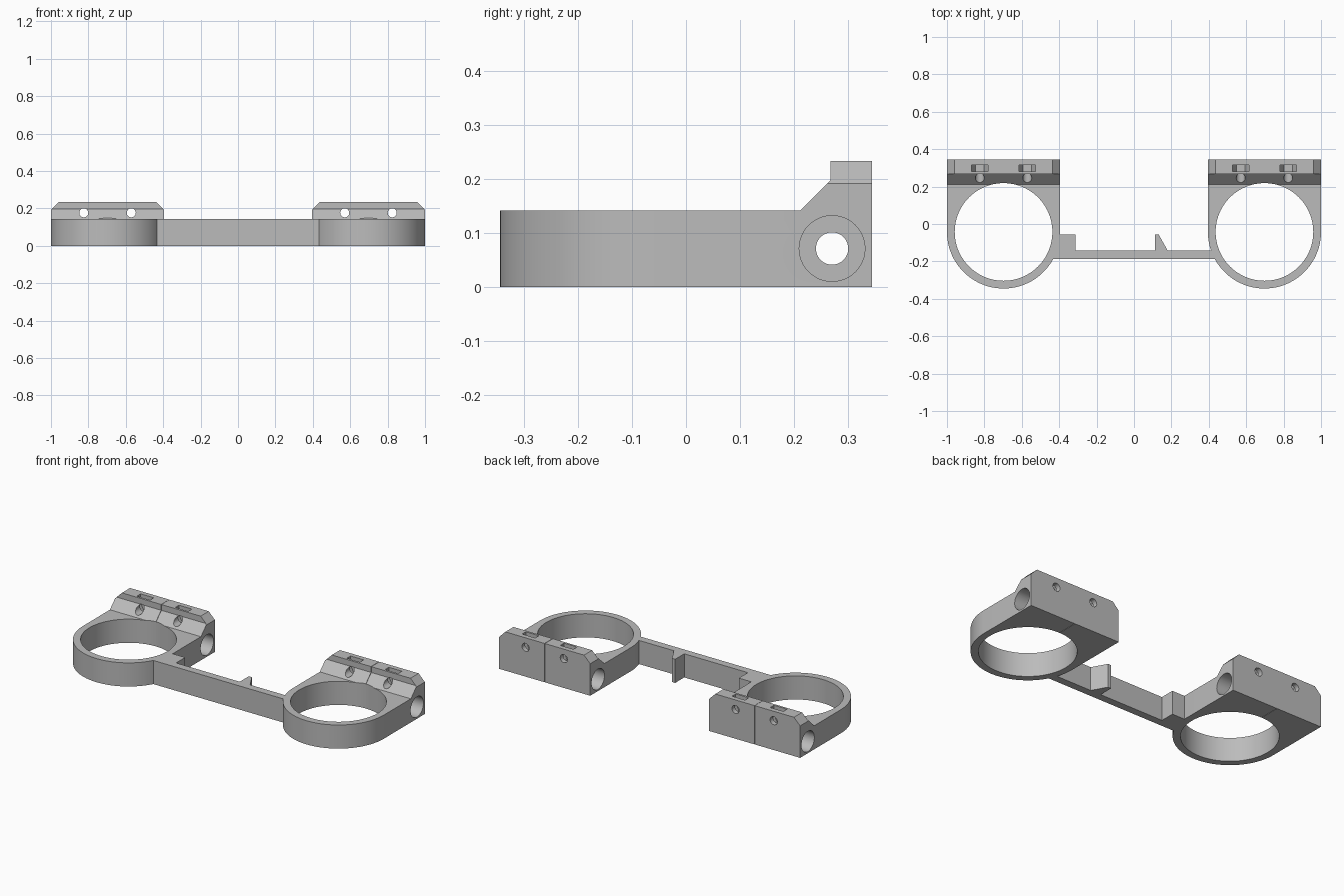
import bpy, bmesh, math
from mathutils import Vector

if "Cube" in bpy.data.objects:
    bpy.data.objects.remove(bpy.data.objects["Cube"])

CX, HALF, CY = 0.6975, 0.3025, -0.0425    # clamp centre, half width, ring centre
BACK, DECK, TOP = 0.345, 0.142, 0.233     # rear face, ring height, block height

grey = bpy.data.materials.new("grey")
grey.diffuse_color = (0.5, 0.5, 0.5, 1)
grey.use_nodes = True
grey.node_tree.nodes["Principled BSDF"].inputs["Base Color"].default_value = grey.diffuse_color


def prism(name, pts, axis, a, b):
    """Extrude a closed 2D profile along an axis: X uses (y,z), Y uses (x,z), Z uses (x,y)."""
    place = {"X": lambda p, t: (t, p[0], p[1]),
             "Y": lambda p, t: (p[0], t, p[1]),
             "Z": lambda p, t: (p[0], p[1], t)}[axis]
    bm = bmesh.new()
    face = bm.faces.new([bm.verts.new(place(p, a)) for p in pts])
    new = bmesh.ops.extrude_face_region(bm, geom=[face])["geom"]
    shift = Vector(place((0, 0), b - a))
    bmesh.ops.translate(bm, vec=shift, verts=[g for g in new if isinstance(g, bmesh.types.BMVert)])
    bmesh.ops.recalc_face_normals(bm, faces=bm.faces)
    mesh = bpy.data.meshes.new(name)
    bm.to_mesh(mesh)
    bm.free()
    mesh.materials.append(grey)
    ob = bpy.data.objects.new(name, mesh)
    bpy.context.collection.objects.link(ob)
    return ob


def arc(u, v, r, n, start=0, end=360):
    steps = n if end - start == 360 else n + 1
    return [(u + r * math.cos(math.radians(start + (end - start) * i / n)),
             v + r * math.sin(math.radians(start + (end - start) * i / n))) for i in range(steps)]


def box(u0, u1, v0, v1):
    return [(u0, v0), (u1, v0), (u1, v1), (u0, v1)]


def combine(target, other, operation):
    mod = target.modifiers.new(operation.lower(), "BOOLEAN")
    mod.operation, mod.solver, mod.object = operation, "EXACT", other
    bpy.context.view_layer.objects.active = target
    bpy.ops.object.modifier_apply(modifier=mod.name)
    bpy.data.objects.remove(other)


def make_clamp(name, cx):
    # U-shaped outline: round in front, square at the back
    body = prism(name, arc(cx, CY, HALF, 48, 180, 360)
                 + [(cx + HALF, BACK), (cx - HALF, BACK)], "Z", 0, TOP)
    cuts = [
        # lowered ring deck with sloped step up to the block
        prism("deck_cut", [(-1, DECK), (0.212, DECK), (0.268, 0.198), (0.268, 0.5), (-1, 0.5)],
              "X", cx - 0.5, cx + 0.5),
        # ring opening
        prism("ring_cut", arc(cx, CY, 0.261, 96), "Z", -0.1, 0.5),
        # pivot bore along the block
        prism("bore_cut", arc(0.271, 0.071, 0.03, 40), "X", cx - 0.5, cx + 0.5),
        # slit between the two halves of the block
        prism("slit_cut", box(cx - 0.001, cx + 0.001, 0.1, 0.5), "Z", -0.1, 0.5),
    ]
    for s in (-1, 1):
        e = cx + s * HALF
        x = cx + s * 0.127
        # bevelled top corner
        cuts.append(prism("corner_cut", [(e - s * 0.051, 0.243), (e + s * 0.01, 0.182),
                                         (e + s * 0.01, 0.243)], "Y", 0.1, 0.5))
        # wide counterbore at the block end
        cuts.append(prism("counterbore_cut", arc(0.271, 0.071, 0.061, 48), "X",
                          e - s * 0.12, e + s * 0.1))
        # cross screw hole
        cuts.append(prism("screw_cut", arc(x, 0.176, 0.024, 32), "Y", 0.1, 0.5))
        # nut pocket open at the top, half-hexagon floor
        cuts.append(prism("nut_cut", [(x - 0.0435, 0.3), (x - 0.0435, 0.176), (x - 0.0218, 0.138),
                                      (x + 0.0218, 0.138), (x + 0.0435, 0.176), (x + 0.0435, 0.3)],
                          "Y", 0.281, 0.316))
    for c in cuts:
        combine(body, c, "DIFFERENCE")
    return body


mount = make_clamp("mount_body", -CX)
combine(mount, make_clamp("right_clamp", CX), "UNION")

# connecting bar with a square stop and a wedge-shaped stop
bar = prism("connecting_bar", [
    (-0.4445, -0.187), (0.4445, -0.187), (0.4445, -0.142), (0.18, -0.142), (0.132, -0.056),
    (0.111, -0.056), (0.111, -0.142), (-0.312, -0.142), (-0.312, -0.056), (-0.412, -0.056),
    (-0.425, -0.142), (-0.4445, -0.142)], "Z", 0, DECK)
combine(mount, bar, "UNION")

bpy.ops.object.select_all(action="DESELECT")
mount.select_set(True)
bpy.context.view_layer.objects.active = mount
bpy.ops.object.shade_smooth_by_angle(angle=math.radians(25))
